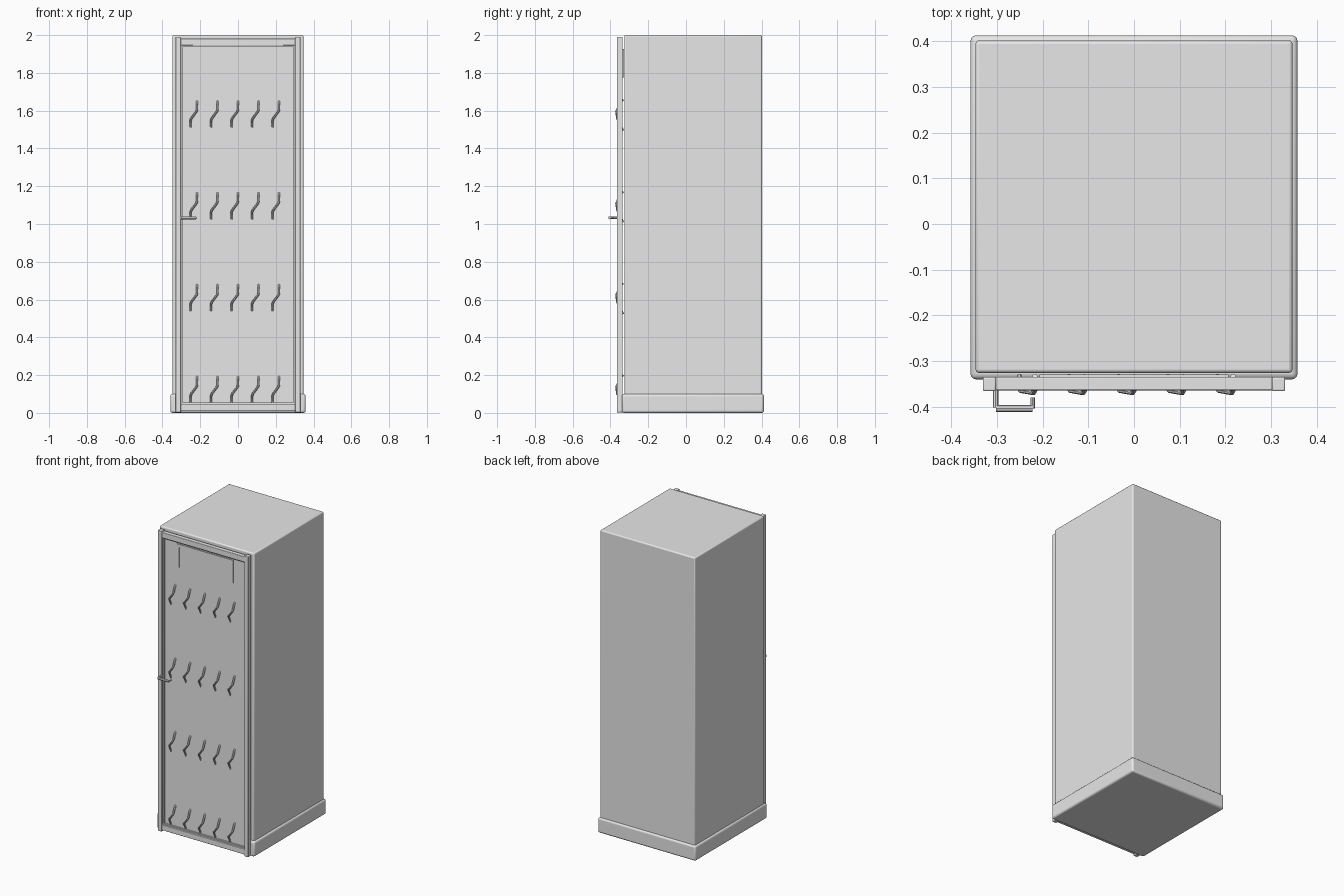
import bpy

if "Cube" in bpy.data.objects:
    bpy.data.objects.remove(bpy.data.objects["Cube"])

grey = bpy.data.materials.new("painted_grey")
grey.diffuse_color = (0.8, 0.8, 0.8, 1)
grey.use_nodes = True
grey.node_tree.nodes["Principled BSDF"].inputs["Base Color"].default_value = grey.diffuse_color


def box(name, x, y, z, bevel=0.0, segments=3):
    """Box from (min, max) ranges with optional rounded edges."""
    lo, hi = zip(x, y, z)
    bpy.ops.mesh.primitive_cube_add(
        size=1, location=[(a + b) / 2 for a, b in zip(lo, hi)])
    ob = bpy.context.object
    ob.name = name
    ob.scale = [b - a for a, b in zip(lo, hi)]
    bpy.ops.object.transform_apply(location=False, rotation=False, scale=True)
    ob.data.materials.append(grey)
    if bevel:
        m = ob.modifiers.new("rounding", 'BEVEL')
        m.width = bevel
        m.segments = segments
        bpy.ops.object.shade_smooth_by_angle()
    return ob


def rods(name, paths, radius):
    """Round rods swept along a list of point paths, turned into one mesh."""
    cu = bpy.data.curves.new(name, 'CURVE')
    cu.dimensions = '3D'
    cu.bevel_depth = radius
    cu.bevel_resolution = 2
    cu.use_fill_caps = True
    for pts in paths:
        s = cu.splines.new('POLY')
        s.points.add(len(pts) - 1)
        for p, (x, y, z) in zip(s.points, pts):
            p.co = (x, y, z, 1)
    ob = bpy.data.objects.new(name, cu)
    bpy.context.collection.objects.link(ob)
    bpy.ops.object.select_all(action='DESELECT')
    ob.select_set(True)
    bpy.context.view_layer.objects.active = ob
    bpy.ops.object.convert(target='MESH')
    ob = bpy.context.object
    ob.data.materials.clear()
    ob.data.materials.append(grey)
    bpy.ops.object.shade_smooth_by_angle()
    return ob


# Cabinet body and wider plinth
box("cabinet_body", (-0.347, 0.347), (-0.326, 0.402), (0.02, 2.0), 0.008)
box("plinth", (-0.358, 0.358), (-0.34, 0.413), (0.0, 0.1), 0.012)

# Door frame: two uprights, two rails and a recessed panel
for side, s in (("left", -1), ("right", 1)):
    xs = sorted((s * 0.302, s * 0.331))
    box(f"door_upright_{side}", xs, (-0.366, -0.335), (0.002, 1.99), 0.004)
    xs = sorted((s * 0.294, s * 0.306))
    box(f"door_inner_lip_{side}", xs, (-0.354, -0.336), (0.04, 1.95))
for name, z in (("top", (1.945, 1.982)), ("bottom", (0.012, 0.048))):
    box(f"door_rail_{name}", (-0.304, 0.304), (-0.364, -0.335), z, 0.003)
for name, z in (("top", (1.937, 1.95)), ("bottom", (0.044, 0.056))):
    box(f"door_inner_lip_{name}", (-0.304, 0.304), (-0.354, -0.336), z)
box("door_panel", (-0.304, 0.304), (-0.345, -0.337), (0.03, 1.96))

# Sign holder: backing plate and a border open at the bottom
box("sign_backing", (-0.207, 0.207), (-0.338, -0.329), (1.775, 1.927))
for side, s in (("left", -1), ("right", 1)):
    xs = sorted((s * 0.187, s * 0.207))
    box(f"sign_border_{side}", xs, (-0.349, -0.344), (1.775, 1.927))
box("sign_border_top", (-0.187, 0.187), (-0.349, -0.344), (1.907, 1.927))

# Four rows of five bent hooks passing through the panel
hooks = []
for row in range(4):
    for col in range(5):
        x = (col - 2) * 0.1085
        z = 0.126 + row * 0.486
        hooks.append([(x, -0.333, z + 0.075), (x, -0.348, z + 0.058),
                      (x, -0.364, z + 0.022), (x - 0.003, -0.369, z + 0.012),
                      (x - 0.031, -0.364, z - 0.026),
                      (x - 0.034, -0.358, z - 0.036),
                      (x - 0.034, -0.345, z - 0.063),
                      (x - 0.034, -0.333, z - 0.09)])
rods("panel_hooks", hooks, 0.006)

# Door handle: stem, lever and turned-in tip
rods("handle_stem", [[(-0.303, -0.36, 1.033), (-0.303, -0.402, 1.033)]], 0.006)
rods("handle_lever", [[(-0.302, -0.404, 1.033), (-0.222, -0.404, 1.033)]], 0.008)
rods("handle_tip", [[(-0.222, -0.404, 1.033), (-0.222, -0.38, 1.033)]], 0.005)
